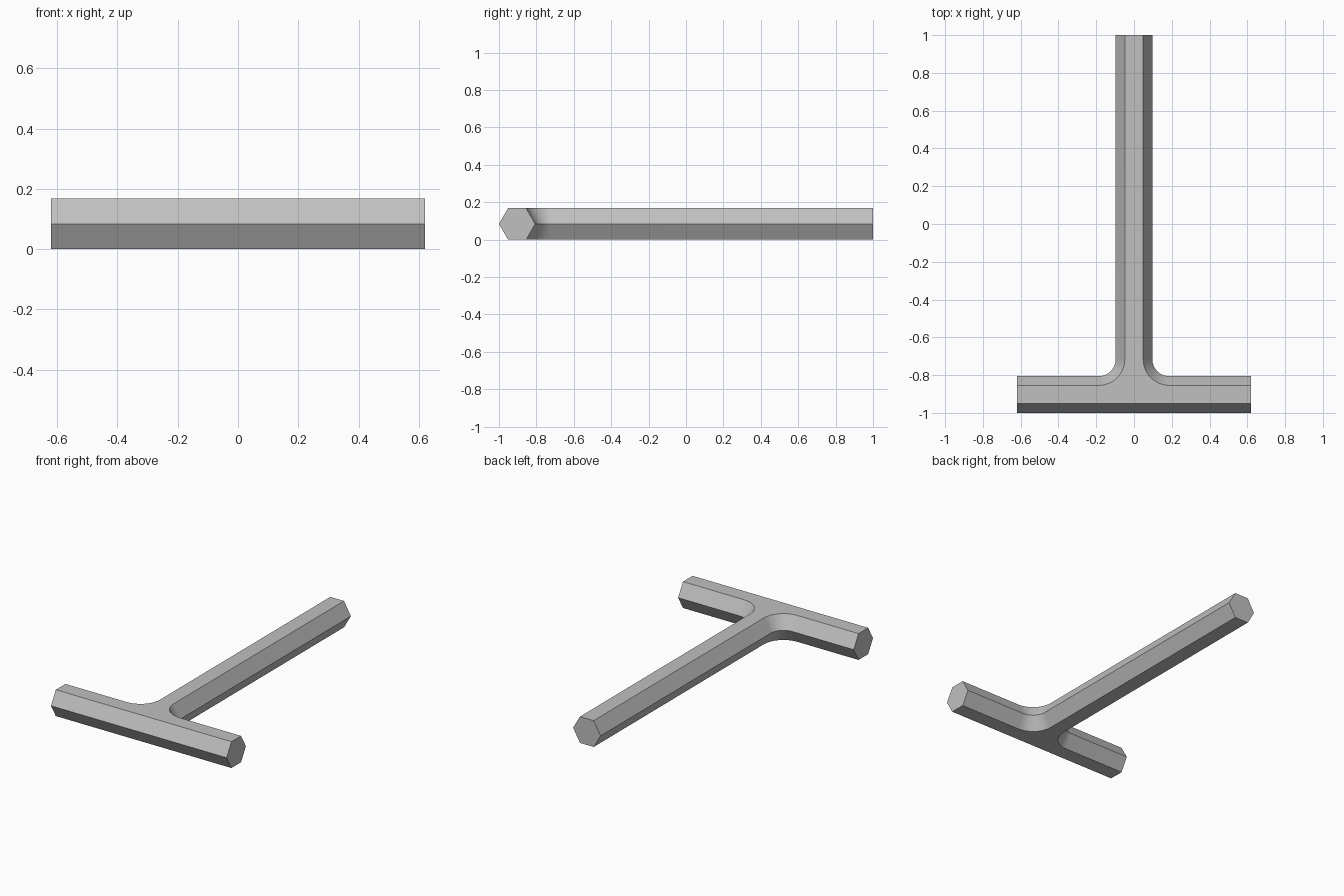
import bpy
import bmesh
import math

cube = bpy.data.objects.get("Cube")
if cube:
    bpy.data.objects.remove(cube, do_unlink=True)

FLATS = 0.168                        # hexagonal bar, across flats
CORNER = FLATS / math.sqrt(3)        # centre to corner
ARM = 0.62                           # half length of the crossbar
BAR_Y = -1 + CORNER                  # crossbar axis
STEM_END = 1.0
FILLET = 0.187                       # fillet centre, measured from both axes
STEPS = 12

# Steel material
steel = bpy.data.materials.new("steel grey")
steel.use_nodes = True
colour = (0.53, 0.53, 0.53, 1)
steel.diffuse_color = colour
steel.node_tree.nodes["Principled BSDF"].inputs["Base Color"].default_value = colour


def tee_outline(w):
    """Counter-clockwise T outline of half width w with filleted inner corners."""
    right = [(ARM, BAR_Y - w), (ARM, BAR_Y + w)]
    radius = FILLET - w
    for i in range(STEPS + 1):
        a = -math.pi / 2 - math.pi / 2 * i / STEPS
        right.append((FILLET + radius * math.cos(a),
                      BAR_Y + FILLET + radius * math.sin(a)))
    right.append((w, STEM_END))
    return right + [(-x, y) for x, y in reversed(right)]


# T-shaped hexagonal key: three stacked outlines joined by sloping sides
bm = bmesh.new()
levels = [(0, CORNER / 2), (FLATS / 2, CORNER), (FLATS, CORNER / 2)]
rings = [[bm.verts.new((x, y, z)) for x, y in tee_outline(w)] for z, w in levels]
count = len(rings[0])
for low, high in zip(rings, rings[1:]):
    for i in range(count):
        j = (i + 1) % count
        bm.faces.new((low[i], low[j], high[j], high[i]))
bm.faces.new(list(reversed(rings[0])))
bm.faces.new(rings[-1])

# Merge the two halves of each flat hexagonal end
bm.normal_update()
seams = [e for e in bm.edges if len(e.link_faces) == 2
         and abs(e.verts[0].co.z - FLATS / 2) < 1e-4
         and abs(e.verts[1].co.z - FLATS / 2) < 1e-4
         and e.calc_face_angle() < 0.01]
bmesh.ops.dissolve_edges(bm, edges=seams, use_verts=False)
bmesh.ops.recalc_face_normals(bm, faces=bm.faces)

mesh = bpy.data.meshes.new("hex_t_key")
bm.to_mesh(mesh)
bm.free()
mesh.materials.append(steel)
key = bpy.data.objects.new("hex_t_key", mesh)
bpy.context.collection.objects.link(key)

# Smooth fillets, sharp hexagon edges
bpy.ops.object.select_all(action="DESELECT")
key.select_set(True)
bpy.context.view_layer.objects.active = key
bpy.ops.object.shade_smooth_by_angle(angle=math.radians(25))
